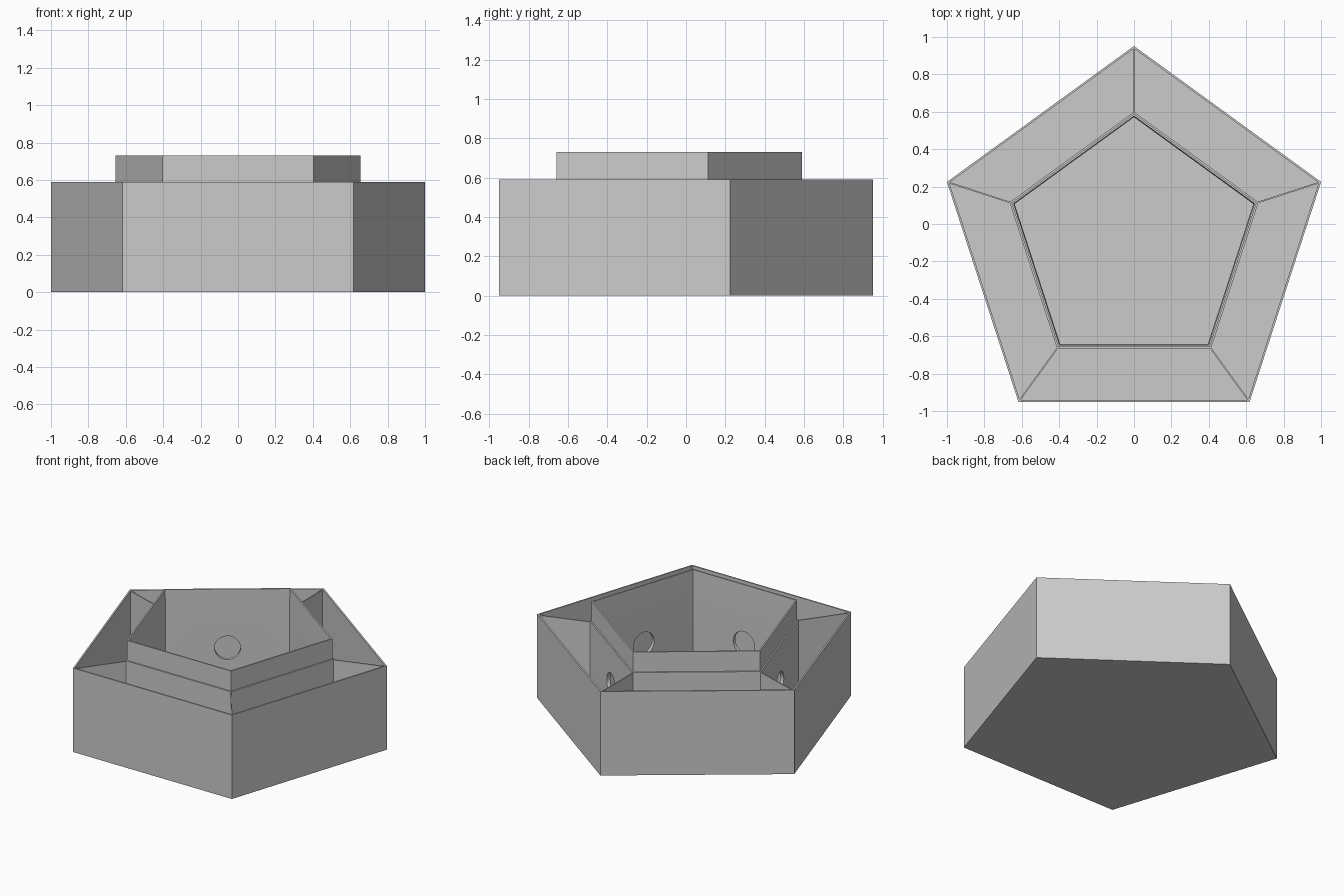
import bpy, bmesh
from math import sin, cos, pi, radians
from mathutils import Matrix, Vector

cube = bpy.data.objects.get("Cube")
if cube:
    bpy.data.objects.remove(cube, do_unlink=True)

SIDES = 5
R_OUT, R_IN = 1.0515, 0.70      # corner radii of the outer and inner walls
H_OUT, H_TOP = 0.59, 0.73       # outer wall height, collar height
CENTRE = Vector((0, -0.1, 0))

grey = bpy.data.materials.new("plain_grey")
grey.use_nodes = True
colour = (0.6, 0.6, 0.6, 1)
grey.diffuse_color = colour
grey.node_tree.nodes["Principled BSDF"].inputs["Base Color"].default_value = colour


def finish(name, bm):
    bmesh.ops.recalc_face_normals(bm, faces=bm.faces)
    mesh = bpy.data.meshes.new(name)
    bm.to_mesh(mesh)
    bm.free()
    obj = bpy.data.objects.new(name, mesh)
    obj.location = CENTRE
    mesh.materials.append(grey)
    bpy.context.collection.objects.link(obj)
    return obj


def pentagon_sweep(name, profile, closed):
    """Sweep a (radius, height) profile round five corners."""
    bm = bmesh.new()
    angles = [pi / 2 + 2 * pi * i / SIDES for i in range(SIDES)]
    rings = [[bm.verts.new((r * cos(a), r * sin(a), z)) for a in angles]
             for r, z in profile]
    pairs = list(zip(rings, rings[1:]))
    if closed:
        pairs.append((rings[-1], rings[0]))
    else:
        bm.faces.new(rings[0])
        bm.faces.new(rings[-1])
    for a, b in pairs:
        for i in range(SIDES):
            j = (i + 1) % SIDES
            bm.faces.new((a[i], a[j], b[j], b[i]))
    return finish(name, bm)


# Outer tray with thin walls and floor
pentagon_sweep("outer_tray", [(R_OUT, 0), (R_OUT, H_OUT), (R_OUT - 0.013, H_OUT),
                              (R_OUT - 0.013, 0.01)], False)

# Inner pot wall with a stepped collar and sloped inside lip
inner = pentagon_sweep("inner_wall", [(R_IN, 0.005), (R_IN, H_OUT), (0.689, H_OUT),
                                      (0.689, H_TOP), (0.677, H_TOP),
                                      (0.671, 0.55), (0.671, 0.005)], True)

# Round holes through the middle of each inner wall
bm = bmesh.new()
for i in range(SIDES):
    turn = Matrix.Rotation(-pi / 2 + 2 * pi * i / SIDES, 4, 'Z')
    place = Matrix.Translation((R_IN * cos(pi / SIDES), 0, 0.32))
    bmesh.ops.create_cone(bm, cap_ends=True, segments=32, radius1=0.083,
                          radius2=0.083, depth=0.2,
                          matrix=turn @ place @ Matrix.Rotation(pi / 2, 4, 'Y'))
cutter = finish("hole_cutter", bm)
cutter.hide_render = True
mod = inner.modifiers.new("holes", 'BOOLEAN')
mod.operation = 'DIFFERENCE'
mod.solver = 'EXACT'
mod.object = cutter
bpy.context.view_layer.objects.active = inner
inner.select_set(True)
bpy.ops.object.modifier_apply(modifier=mod.name)
bpy.data.objects.remove(cutter, do_unlink=True)
bpy.ops.object.shade_smooth_by_angle(angle=radians(20))

# Thin partitions joining the inner and outer corners
for i in range(SIDES):
    bm = bmesh.new()
    r0, r1 = R_IN - 0.01, R_OUT - 0.008
    turn = Matrix.Rotation(pi / 2 + 2 * pi * i / SIDES, 4, 'Z')
    place = Matrix.Translation(((r0 + r1) / 2, 0, H_OUT / 2))
    size = Matrix.Diagonal((r1 - r0, 0.008, H_OUT - 0.01, 1))
    bmesh.ops.create_cube(bm, size=1, matrix=turn @ place @ size)
    finish(f"partition_{i + 1}", bm)
